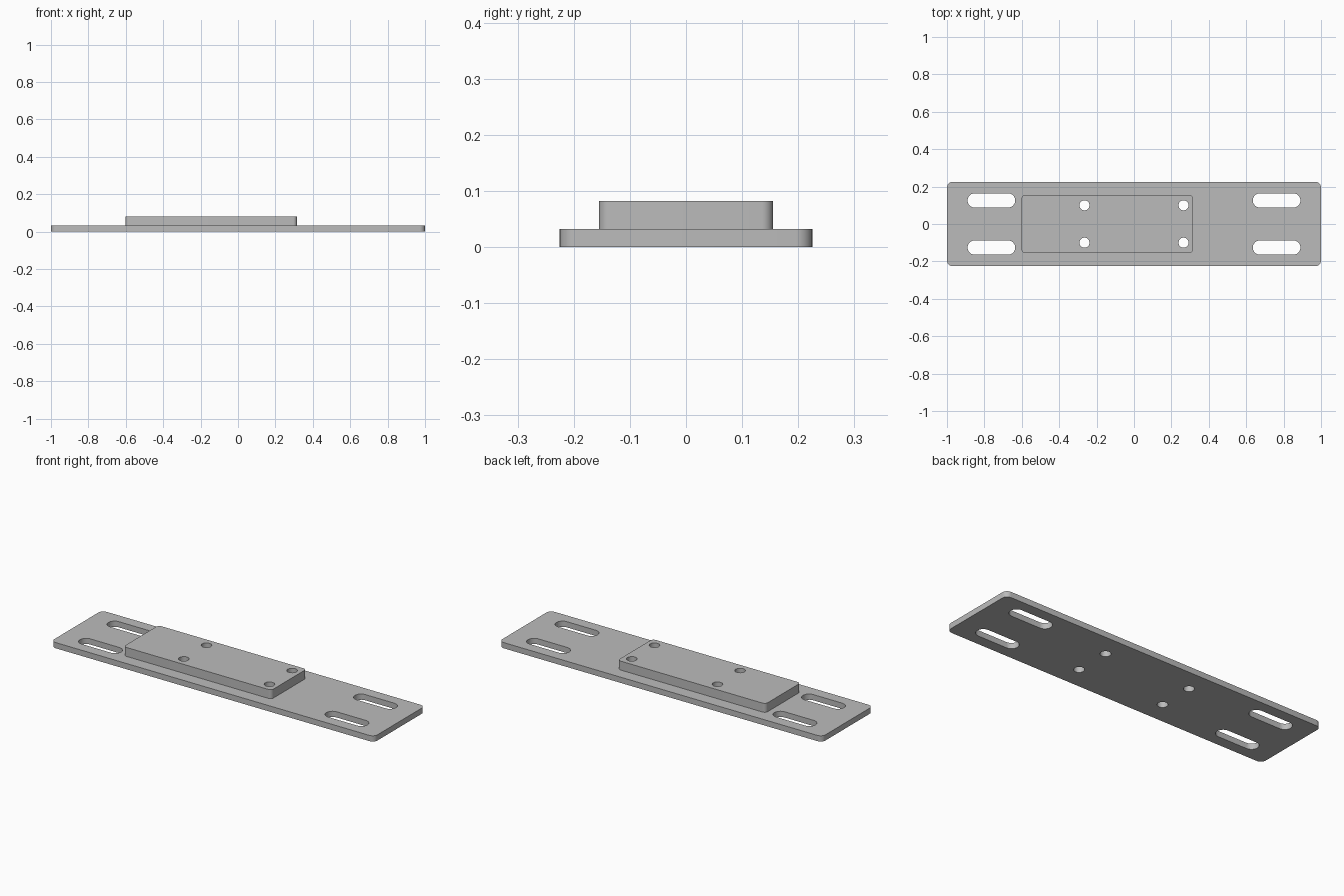
import bpy, bmesh
from math import cos, sin, pi

if "Cube" in bpy.data.objects:
    bpy.data.objects.remove(bpy.data.objects["Cube"])

grey = bpy.data.materials.new("grey_metal")
grey.diffuse_color = (0.5, 0.5, 0.5, 1)
grey.use_nodes = True
grey.node_tree.nodes["Principled BSDF"].inputs["Base Color"].default_value = grey.diffuse_color


def rounded_rect(cx, cy, w, h, r, steps=8):
    """Outline of a rounded rectangle; also gives slots and circles."""
    pts = []
    for k, (sx, sy) in enumerate([(1, 1), (-1, 1), (-1, -1), (1, -1)]):
        for i in range(steps + 1):
            a = (k + i / steps) * pi / 2
            p = (cx + sx * (w / 2 - r) + r * cos(a),
                 cy + sy * (h / 2 - r) + r * sin(a))
            if not pts or abs(p[0] - pts[-1][0]) + abs(p[1] - pts[-1][1]) > 1e-5:
                pts.append(p)
    if abs(pts[0][0] - pts[-1][0]) + abs(pts[0][1] - pts[-1][1]) < 1e-5:
        pts.pop()
    return pts


def perforated_plate(name, outlines, z0, z1):
    """Solid plate from an outer outline followed by hole outlines."""
    bm = bmesh.new()
    caps = ([], [])
    for pts in outlines:
        rings = [[bm.verts.new((x, y, z)) for x, y in pts] for z in (z0, z1)]
        n = len(pts)
        for i in range(n):
            j = (i + 1) % n
            for cap, ring in zip(caps, rings):
                cap.append(bm.edges.new((ring[i], ring[j])))
            bm.faces.new((rings[0][i], rings[0][j], rings[1][j], rings[1][i]))
    for cap, direction in zip(caps, (-1, 1)):
        bmesh.ops.triangle_fill(bm, edges=cap, use_beauty=True,
                                normal=(0, 0, direction))
    bmesh.ops.recalc_face_normals(bm, faces=bm.faces)
    mesh = bpy.data.meshes.new(name)
    bm.to_mesh(mesh)
    bm.free()
    mesh.materials.append(grey)
    ob = bpy.data.objects.new(name, mesh)
    bpy.context.collection.objects.link(ob)
    bpy.ops.object.select_all(action='DESELECT')
    ob.select_set(True)
    bpy.context.view_layer.objects.active = ob
    bpy.ops.object.shade_smooth_by_angle(angle=pi / 6)
    return ob


signs = [(sx, sy) for sx in (-1, 1) for sy in (-1, 1)]

# Bolt holes pass through both parts; slots only through the base
bolt_holes = [rounded_rect(sx * 0.265, sy * 0.1, 0.054, 0.054, 0.027) for sx, sy in signs]
slots = [rounded_rect(sx * 0.7625, sy * 0.126, 0.255, 0.076, 0.038) for sx, sy in signs]

# Base plate
perforated_plate("base_plate",
                 [rounded_rect(0, 0, 2.0, 0.45, 0.03)] + slots + bolt_holes,
                 0, 0.032)

# Raised mounting block, offset to the left
perforated_plate("mounting_block",
                 [rounded_rect(-0.143, 0, 0.916, 0.31, 0.02)] + bolt_holes,
                 0.032, 0.082)
